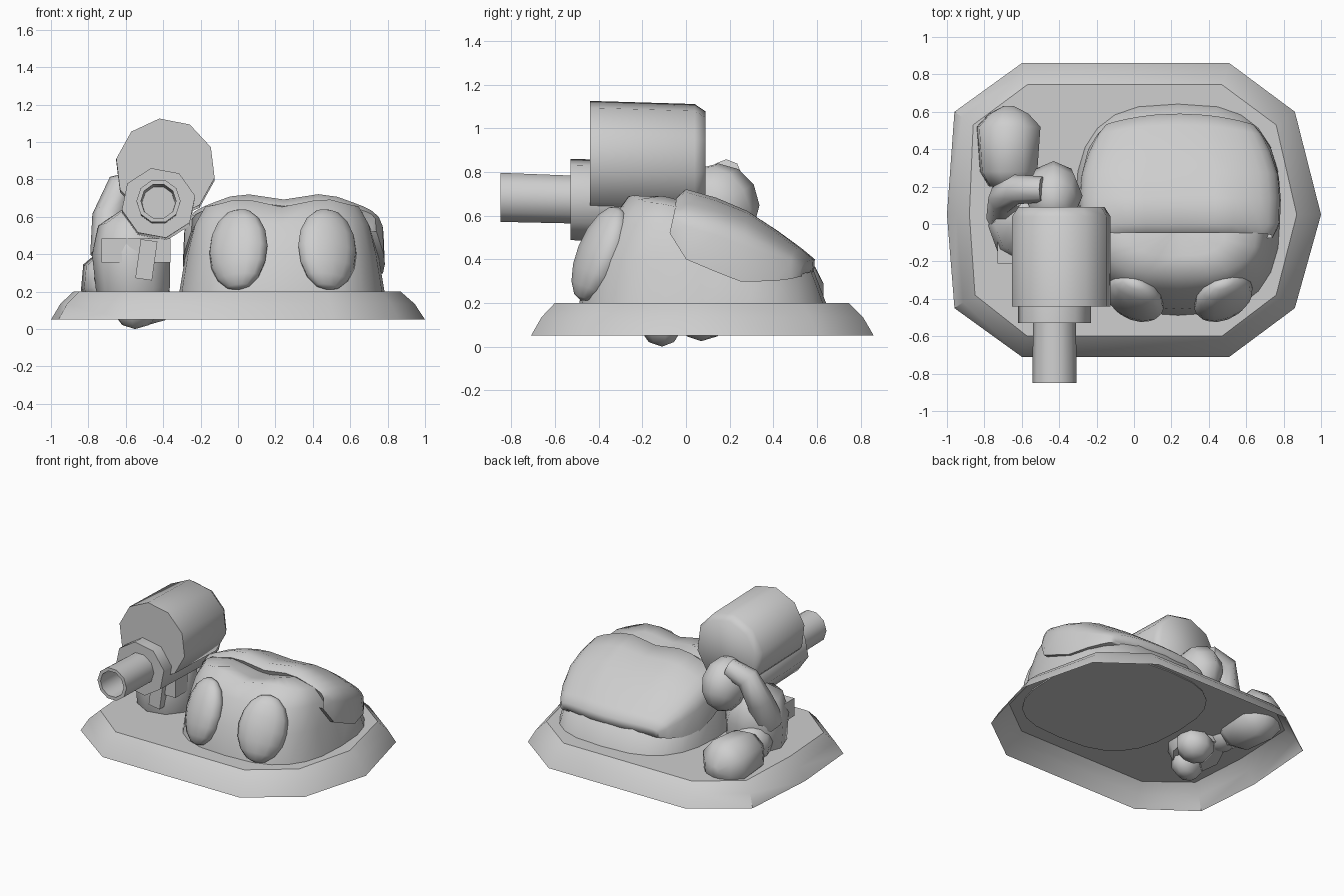
import bpy, bmesh, math
from mathutils import Vector, Matrix

if "Cube" in bpy.data.objects:
    bpy.data.objects.remove(bpy.data.objects["Cube"])

grey = bpy.data.materials.new("plain grey")
grey.diffuse_color = (0.62, 0.62, 0.62, 1)
grey.use_nodes = True
grey.node_tree.nodes["Principled BSDF"].inputs["Base Color"].default_value = grey.diffuse_color


def finish(name, bm, angle=50):
    bmesh.ops.recalc_face_normals(bm, faces=bm.faces)
    me = bpy.data.meshes.new(name)
    bm.to_mesh(me)
    bm.free()
    me.materials.append(grey)
    me.shade_smooth()
    me.set_sharp_from_angle(angle=math.radians(angle))
    ob = bpy.data.objects.new(name, me)
    bpy.context.collection.objects.link(ob)
    return ob


def loft(name, rings, first=True, last=True, angle=50):
    """Skin closed rings of equal length, optionally capping the ends."""
    bm = bmesh.new()
    rows = [[bm.verts.new(p) for p in r] for r in rings]
    n = len(rows[0])
    for a, b in zip(rows, rows[1:]):
        for i in range(n):
            j = (i + 1) % n
            bm.faces.new((a[i], a[j], b[j], b[i]))
    if first:
        bm.faces.new(rows[0][::-1])
    if last:
        bm.faces.new(rows[-1])
    return finish(name, bm, angle)


def place(loc, size, rot):
    """Scale, then turn about z, then y, then x, then move."""
    m = Matrix.Translation(loc)
    for a, axis in zip(rot, "XYZ"):
        m = m @ Matrix.Rotation(math.radians(a), 4, axis)
    return m @ Matrix.Diagonal((*size, 1))


def ball(name, loc, radii, rot=(0, 0, 0), seg=10, rings=7):
    bm = bmesh.new()
    bmesh.ops.create_uvsphere(bm, u_segments=seg, v_segments=rings, radius=1)
    bmesh.ops.transform(bm, matrix=place(loc, radii, rot), verts=bm.verts)
    return finish(name, bm, 60)


def box(name, loc, size, rot=(0, 0, 0)):
    bm = bmesh.new()
    bmesh.ops.create_cube(bm, size=1)
    bmesh.ops.transform(bm, matrix=place(loc, size, rot), verts=bm.verts)
    return finish(name, bm, 30)


def lathe_y(name, cx, cz, profile, n, squash=1.0, phase=0.0, tilt=0.03):
    """Turned part along y; profile is (y, radius); tilt raises the nose slightly."""
    rings = []
    for y, r in profile:
        angles = [math.tau * i / n + phase for i in range(n)]
        rings.append([(cx + r * math.cos(a), y,
                       cz + r * squash * math.sin(a) - tilt * (y + 0.4)) for a in angles])
    return loft(name, rings, angle=60)


def tube(name, path, radii, n=8):
    pts = [Vector(p) for p in path]
    rings = []
    for i, p in enumerate(pts):
        t = (pts[min(i + 1, len(pts) - 1)] - pts[max(i - 1, 0)]).normalized()
        u = t.cross(Vector((0, 1, 0))).normalized()
        v = t.cross(u)
        rings.append([p + radii[i] * (u * math.cos(k * math.tau / n) + v * math.sin(k * math.tau / n))
                      for k in range(n)])
    return loft(name, rings)


def spow(v, p):
    return math.copysign(abs(v) ** p, v)


# base: ten-sided flared rim, open underneath
outer = [(-.60, .86), (.51, .86), (.86, .60), (1, .05), (.86, -.45),
         (.51, -.71), (-.60, -.71), (-.96, -.45), (-1, .05), (-.96, .60)]
inner = [(-.57, .745), (.47, .745), (.76, .53), (.87, .05), (.76, -.38),
         (.47, -.6), (-.57, -.6), (-.85, -.38), (-.88, .05), (-.86, .53)]
middle = [((a + c) / 2 * 1.01, (b + d) / 2 * 1.01) for (a, b), (c, d) in zip(outer, inner)]
loft("base", [[(x, y, z) for x, y in ring]
              for ring, z in ((outer, .05), (middle, .135), (inner, .2))], first=False, angle=40)

CX = 0.24  # centre line of the domed body and shell


def bump(x):
    return math.exp(-((abs(x - CX) - .22) / .13) ** 2)


# domed body with two low bumps over the eyes, sloping down to the back
rings = []
for z, rx, y0, y1 in ((.19, .55, -.49, .645), (.4, .515, -.455, .565), (.56, .475, -.36, .36),
                      (.65, .42, -.27, .2), (.645, .25, -.17, .1), (.64, .05, -.05, 0)):
    ring = []
    for i in range(24):
        a = math.tau * i / 24
        x = CX - .005 + rx * spow(math.cos(a), .7)
        y = (y0 + y1) / 2 + (y1 - y0) / 2 * spow(math.sin(a), .75)
        drop = .25 * max(0, y + .1) if z > .5 else 0
        ring.append((x, y, z - drop + (.045 * bump(x) if z > .6 else 0)))
    rings.append(ring)
loft("body_dome", rings, angle=60)

# shell over the back: (crest y, crest z, edge y, edge z, half width, bump height)
sections = [(-.02, .60, 0, .42, .47, .03), (-.045, .655, -.075, .52, .495, .03),
            (.0, .69, .0, .40, .535, .035), (.14, .66, .13, .345, .54, .025),
            (.28, .61, .25, .298, .53, .015), (.42, .53, .4, .30, .49, .005),
            (.53, .45, .48, .31, .44, 0), (.59, .40, .52, .32, .40, 0),
            (.585, .34, .53, .32, .38, 0)]
rings = []
for cy, cz, ey, ez, w, b in sections:
    ring = []
    for i in range(17):
        a = math.pi * i / 16
        h = math.sin(a) ** .4 if 0 < i < 16 else 0
        x = CX + .005 + w * spow(math.cos(a), .65)
        sag = .05 * abs((x - CX) / w) ** 2 if cy > .4 else 0
        ring.append((x, ey + (cy - ey) * h - sag * h, ez + (cz - ez) * h + b * bump(x)))
    rings.append(ring)
loft("shell", rings, angle=60)

# eyes, leaning back and turned slightly outwards
for side in (-1, 1):
    ball("eye", (CX + side * .238, -.395, .425), (.168, .09, .232), (-22, 0, side * 22), 12, 8)

# cannon: large drum, lower chamber and hollow barrel
lathe_y("drum", -.388, .858, [(-.44, .268), (.04, .268), (.09, .235)], 10, 1, .436)
lathe_y("chamber", -.425, .67, [(-.53, .20), (.02, .20), (.06, .17)], 8, .95, .2)
lathe_y("barrel", -.425, .67, [(-.5, .115), (-.85, .118), (-.85, .094), (-.6, .088)], 10)

# gunner crouched behind the cannon
tube("torso", [(-.55, 0, .13), (-.555, -.02, .22), (-.565, -.01, .4), (-.56, 0, .52), (-.53, .03, .6)],
     [.17, .205, .215, .19, .1], 9)
ball("head", (-.43, .15, .65), (.155, .185, .19), (30, 0, 0), 8, 6)
lathe_y("rear_foot", -.67, .26, [(.2, .11), (.28, .16), (.52, .178), (.59, .11), (.63, .03)],
        8, 1.02, .3, 0)
ball("knee", (-.55, -.11, .11), (.13, .1, .11), (0, 0, 20), 7, 5)
ball("front_foot", (-.47, .07, .14), (.14, .125, .115), seg=7, rings=5)
tube("arm", [(-.49, .185, .79), (-.63, .185, .755), (-.69, .14, .60), (-.69, .03, .40)],
     [.07, .08, .09, .1])
ball("hip", (-.64, .14, .27), (.13, .16, .13), seg=8, rings=6)

# sleeve and grip under the cannon
box("sleeve", (-.545, -.14, .42), (.37, .14, .13))
box("grip", (-.49, -.2, .37), (.09, .1, .21), (0, 8, 0))
